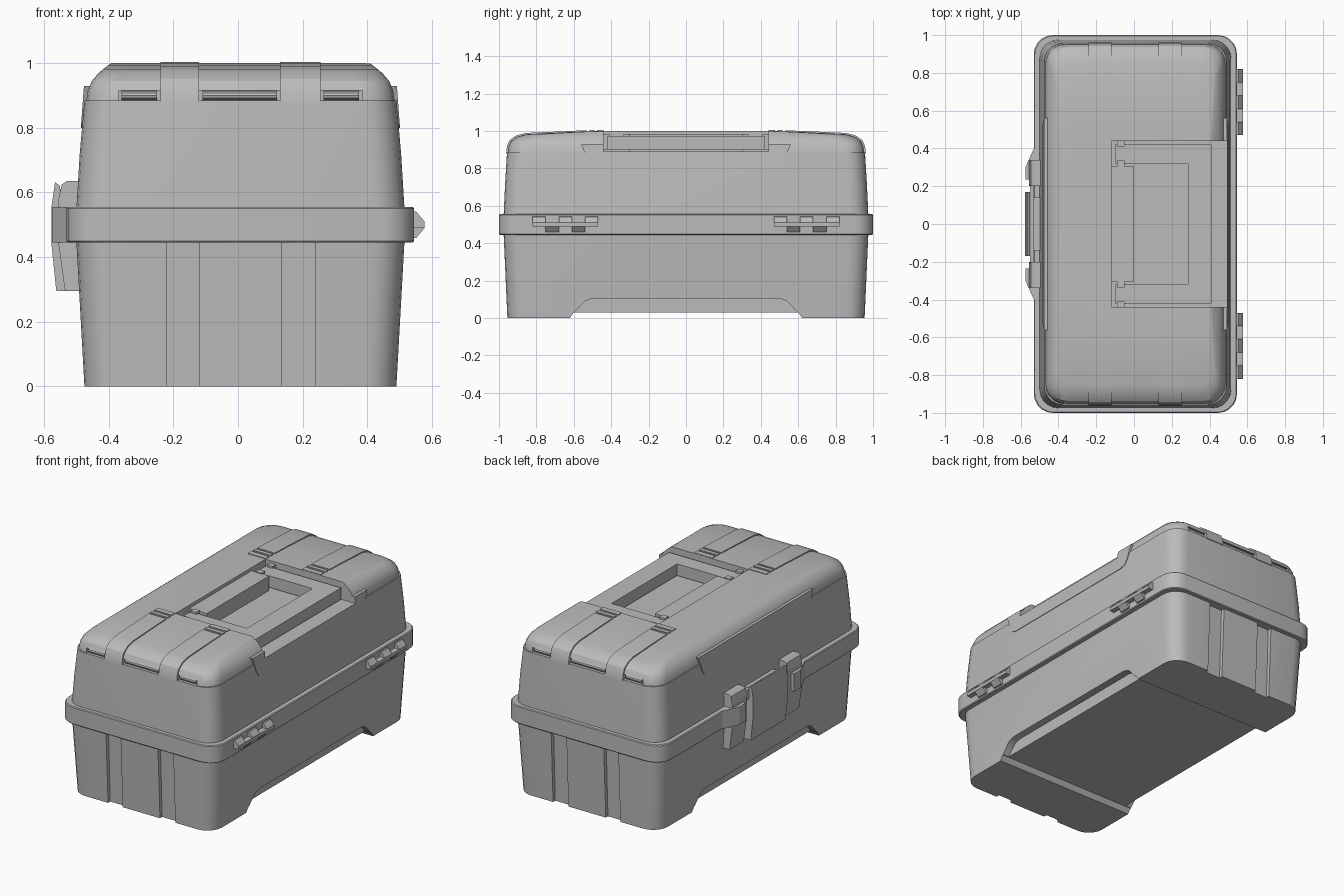
import bpy, bmesh, math
from mathutils import Vector

if "Cube" in bpy.data.objects:
    bpy.data.objects.remove(bpy.data.objects["Cube"])

CX = 0.0075  # the case sits slightly off centre because of the latch

gray = bpy.data.materials.new("gray plastic")
gray.use_nodes = True
gray.diffuse_color = (0.5, 0.5, 0.5, 1)
gray.node_tree.nodes["Principled BSDF"].inputs["Base Color"].default_value = (0.5, 0.5, 0.5, 1)


def finish(name, bm):
    bmesh.ops.recalc_face_normals(bm, faces=bm.faces)
    mesh = bpy.data.meshes.new(name)
    bm.to_mesh(mesh)
    bm.free()
    mesh.materials.append(gray)
    ob = bpy.data.objects.new(name, mesh)
    bpy.context.collection.objects.link(ob)
    return ob


def loft(name, levels, steps=5):
    """Stack of rounded rectangles: (z, half x, half y, corner radius)."""
    bm = bmesh.new()
    rings = []
    for z, hx, hy, r in levels:
        ring = []
        for k, (sx, sy) in enumerate(((1, 1), (-1, 1), (-1, -1), (1, -1))):
            for i in range(steps + 1):
                a = (k + i / steps) * math.pi / 2
                ring.append(bm.verts.new((CX + sx * (hx - r) + r * math.cos(a),
                                          sy * (hy - r) + r * math.sin(a), z)))
        rings.append(ring)
    n = len(rings[0])
    for lo, hi in zip(rings, rings[1:]):
        for i in range(n):
            j = (i + 1) % n
            bm.faces.new((lo[i], lo[j], hi[j], hi[i]))
    bm.faces.new(rings[0][::-1])
    bm.faces.new(rings[-1])
    return finish(name, bm)


def prism(name, axis, pts, a, b):
    """Profile extruded along an axis; pts hold the other two coordinates in order."""
    def place(p, t):
        c = list(p)
        c.insert("xyz".index(axis), t)
        return c
    bm = bmesh.new()
    lo = [bm.verts.new(place(p, a)) for p in pts]
    hi = [bm.verts.new(place(p, b)) for p in pts]
    for i in range(len(pts)):
        j = (i + 1) % len(pts)
        bm.faces.new((lo[i], lo[j], hi[j], hi[i]))
    bm.faces.new(lo[::-1])
    bm.faces.new(hi)
    return finish(name, bm)


def box(name, x0, x1, y0, y1, z0, z1):
    return prism(name, "z", [(x0, y0), (x1, y0), (x1, y1), (x0, y1)], z0, z1)


def boolean(ob, cutter, op="DIFFERENCE"):
    bpy.context.view_layer.objects.active = ob
    mod = ob.modifiers.new("cut", "BOOLEAN")
    mod.object, mod.operation, mod.solver = cutter, op, "EXACT"
    bpy.ops.object.modifier_apply(modifier=mod.name)
    bpy.data.objects.remove(cutter)


def smooth(ob):
    bpy.ops.object.select_all(action="DESELECT")
    ob.select_set(True)
    bpy.context.view_layer.objects.active = ob
    bpy.ops.object.shade_smooth_by_angle(angle=math.radians(28))


def flip(pts, s):
    return [(s * y, z) for y, z in pts]


# Lower case with end grooves, raised floor and side cutouts
base = loft("lower_case", [(0, 0.4825, 0.955, 0.10), (0.45, 0.5075, 0.975, 0.10)])
for s in (-1, 1):
    for x0, x1 in ((-0.22, -0.12), (0.135, 0.24)):
        groove = [(0.93, -0.1), (1.1, -0.1), (1.1, 0.5), (0.952, 0.5)]
        boolean(base, prism("groove", "x", flip(groove, s), x0, x1))
floor_cut = [(-0.64, -0.03), (-0.6, 0.03), (0.6, 0.03), (0.64, -0.03)]
boolean(base, prism("floor_cut", "x", floor_cut, -0.7, 0.7))
arch = [(-0.64, -0.03), (-0.62, 0), (-0.57, 0.06), (-0.54, 0.09), (-0.5, 0.105)]
arch += [(-y, z) for y, z in reversed(arch)]
for x0, x1 in ((-0.7, -0.435), (0.45, 0.7)):
    boolean(base, prism("side_cut", "x", arch, x0, x1))
smooth(base)

# Rim between the two halves
smooth(loft("rim", [(0.445, 0.533, 0.996, 0.10), (0.45, 0.5375, 1.0, 0.10),
                    (0.55, 0.5375, 1.0, 0.10), (0.555, 0.533, 0.996, 0.10)]))

# Upper case and domed top panel
smooth(loft("upper_case", [(0.55, 0.5075, 0.975, 0.10), (0.72, 0.497, 0.967, 0.10),
                           (0.885, 0.4825, 0.957, 0.10)]))
top = loft("top_panel", [(0.88, 0.477, 0.952, 0.10), (0.915, 0.472, 0.949, 0.10),
                         (0.945, 0.460, 0.936, 0.10), (0.968, 0.440, 0.905, 0.10),
                         (0.982, 0.424, 0.855, 0.09), (0.994, 0.408, 0.62, 0.06),
                         (1.0, 0.40, 0.45, 0.05)])
# Side skirts of the top panel, dipping down in the middle
skirt = loft("panel_skirt", [(0.78, 0.495, 0.96, 0.1), (0.93, 0.484, 0.95, 0.1)])
dip = [(-0.56, 0.93), (-0.545, 0.89), (-0.53, 0.84), (-0.51, 0.81), (-0.47, 0.80)]
dip += [(-y, z) for y, z in reversed(dip)]
boolean(skirt, prism("dip", "x", dip, -1, 1), "INTERSECT")
for ob in (top, skirt):
    boolean(ob, box("recess", -0.12, 0.7, -0.44, 0.44, 0.89, 1.1))
smooth(skirt)
# Slots under the panel ends
for s in (-1, 1):
    y0, y1 = sorted((s * 0.925, s * 1.1))
    boolean(top, box("end_slot", -0.37, 0.385, y0, y1, 0.8, 0.915))
smooth(top)

# Straps, slot bars and pins at both ends
outer = [(0.962, 0.88), (0.957, 0.92), (0.943, 0.951), (0.909, 0.975), (0.857, 0.989), (0.62, 1.0), (0.53, 1.003)]
inner = [(0.53, 0.975), (0.62, 0.972), (0.857, 0.96), (0.909, 0.94), (0.92, 0.88)]
for s, end in ((-1, "front"), (1, "back")):
    for i, (x0, x1) in enumerate(((-0.24, -0.12), (0.13, 0.255))):
        strap = prism(f"{end}_strap_{i}", "x", flip(outer + inner, s), x0, x1)
        smooth(strap)
        for a, b in ((0.49, 0.515), (0.441, 0.475)):
            y0, y1 = sorted((s * a, s * b))
            box(f"{end}_strap_bar", x0, x1, y0, y1, 0.97, 1.004)
    for x0, x1 in ((-0.36, -0.25), (-0.11, 0.12), (0.265, 0.375)):
        ring = [(0.937 + 0.014 * math.cos(t * math.pi / 5), 0.9 + 0.014 * math.sin(t * math.pi / 5))
                for t in range(10)]
        smooth(prism(f"{end}_pin", "x", flip(ring, s), x0, x1))

# Folded handle, its rest and pivots inside the recess
handle = [(-0.1, -0.42), (0.41, -0.42), (0.41, 0.42), (-0.1, 0.42),
          (-0.1, 0.32), (0.285, 0.32), (0.285, -0.32), (-0.1, -0.32)]
prism("handle", "z", handle, 0.9, 0.972)
box("handle_rest", -0.125, 0, -0.305, 0.305, 0.88, 0.98)
for s in (-1, 1):
    for a, b in ((0.30, 0.335), (0.41, 0.441)):
        y0, y1 = sorted((s * a, s * b))
        box("handle_pivot", -0.09, -0.05, y0, y1, 0.9, 0.985)

# Latch with its guards on the -x side
latch = [(-0.51, 0.295), (-0.562, 0.295), (-0.577, 0.44), (-0.577, 0.555), (-0.566, 0.632),
         (-0.55, 0.62), (-0.55, 0.555), (-0.51, 0.5)]
prism("latch", "y", latch, -0.17, 0.17)
box("latch_mount", -0.545, -0.48, -0.14, 0.14, 0.32, 0.6)
box("latch_rod", -0.55, -0.53, -0.21, 0.21, 0.585, 0.61)
for s in (-1, 1):
    wedge = [(-0.48, 0.42), (-0.53, 0.40), (-0.575, 0.30), (-0.575, 0.235), (-0.48, 0.235)]
    prism("rim_guard", "z", [(x, s * y) for x, y in wedge], 0.445, 0.555)
    pad = [(-0.48, 0.295), (-0.535, 0.295), (-0.555, 0.44), (-0.555, 0.58), (-0.545, 0.625), (-0.53, 0.635), (-0.48, 0.635)]
    y0, y1 = sorted((s * 0.2, s * 0.34))
    prism("latch_guard", "y", pad, y0, y1)

# Hinges on the +x side, with alternating knuckles
upper = [(0.53, 0.545), (0.552, 0.54), (0.577, 0.51), (0.577, 0.49), (0.53, 0.49)]
lower = [(0.53, 0.455), (0.552, 0.46), (0.577, 0.49), (0.577, 0.51), (0.53, 0.51)]
for y in (-0.645, 0.645):
    for k in range(5):
        a = y - 0.175 + 0.07 * k
        prism("hinge_knuckle", "y", lower if k % 2 else upper, a, a + 0.07)
